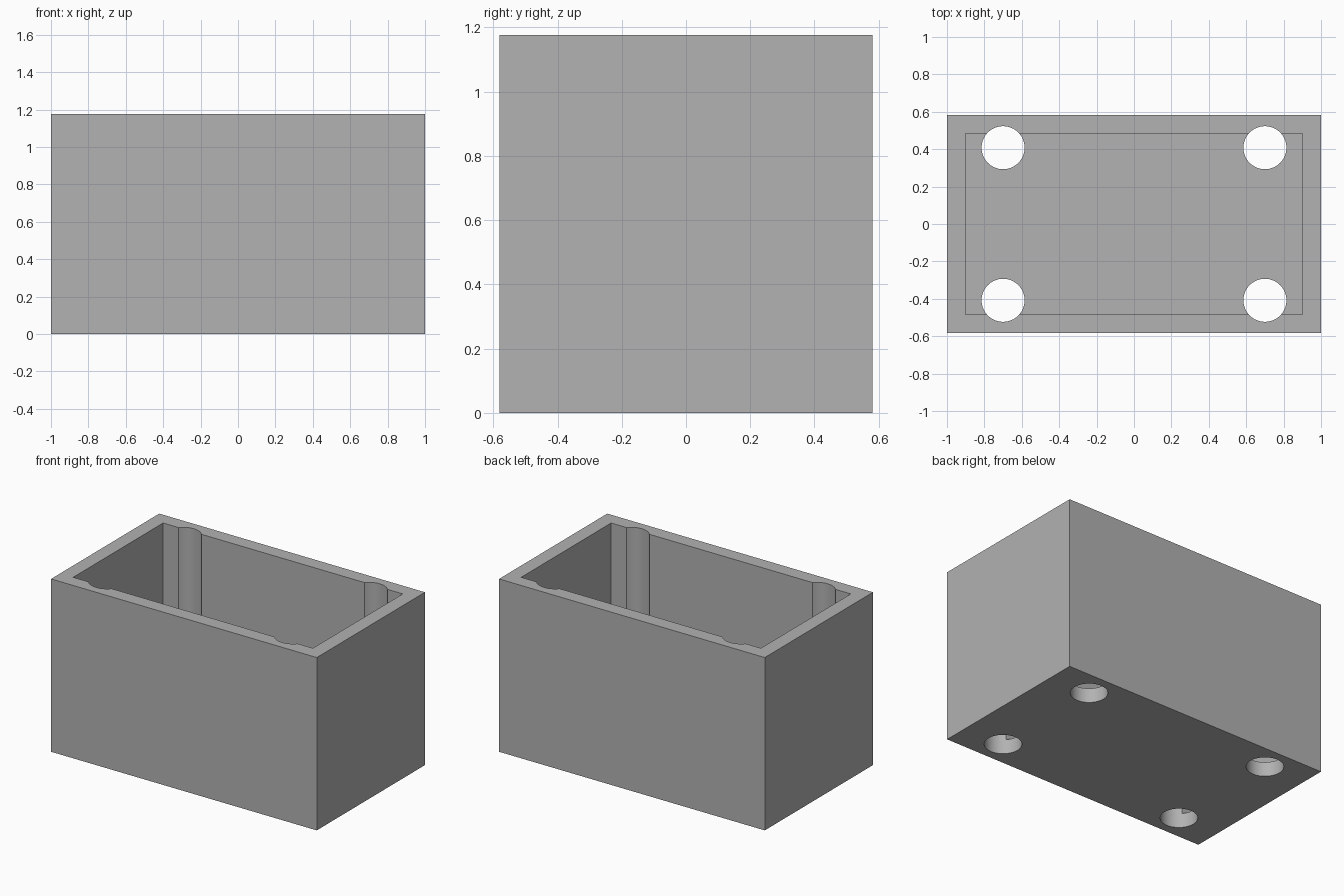
import bpy
import math

default = bpy.data.objects.get("Cube")
if default:
    bpy.data.objects.remove(default, do_unlink=True)

WIDTH, DEPTH, HEIGHT = 2.0, 1.163, 1.176
WALL = 0.098
HOLE_X, HOLE_Y, HOLE_R = 0.70, 0.408, 0.115

grey = bpy.data.materials.new("plain grey")
grey.use_nodes = True
colour = (0.445, 0.445, 0.445, 1)
grey.diffuse_color = colour
grey.node_tree.nodes["Principled BSDF"].inputs["Base Color"].default_value = colour


def block(name, size, bottom):
    """Box centred in x and y, standing at the given height."""
    bpy.ops.mesh.primitive_cube_add(size=1, location=(0, 0, bottom + size[2] / 2))
    obj = bpy.context.object
    obj.name = name
    obj.scale = size
    bpy.ops.object.transform_apply(location=True, rotation=False, scale=True)
    obj.data.materials.append(grey)
    return obj


def cut(target, cutter):
    """Subtract the cutter from the target and discard it."""
    cutter.hide_render = True
    mod = target.modifiers.new("cut", 'BOOLEAN')
    mod.operation = 'DIFFERENCE'
    mod.solver = 'EXACT'
    mod.object = cutter
    bpy.context.view_layer.objects.active = target
    bpy.ops.object.modifier_apply(modifier=mod.name)
    bpy.data.objects.remove(cutter, do_unlink=True)


# Open box with equal walls and floor
box = block("box", (WIDTH, DEPTH, HEIGHT), 0)
cut(box, block("cavity", (WIDTH - 2 * WALL, DEPTH - 2 * WALL, HEIGHT), WALL))

# Corner holes through the floor, grooving the long walls up to the rim
for sx in (-1, 1):
    for sy in (-1, 1):
        bpy.ops.mesh.primitive_cylinder_add(
            vertices=64, radius=HOLE_R, depth=HEIGHT * 2,
            location=(sx * HOLE_X, sy * HOLE_Y, HEIGHT / 2))
        drill = bpy.context.object
        drill.name = "drill"
        drill.data.materials.append(grey)
        cut(box, drill)

# Smooth bores, sharp edges
bpy.ops.object.select_all(action='DESELECT')
box.select_set(True)
bpy.context.view_layer.objects.active = box
bpy.ops.object.shade_smooth_by_angle(angle=math.radians(30))
